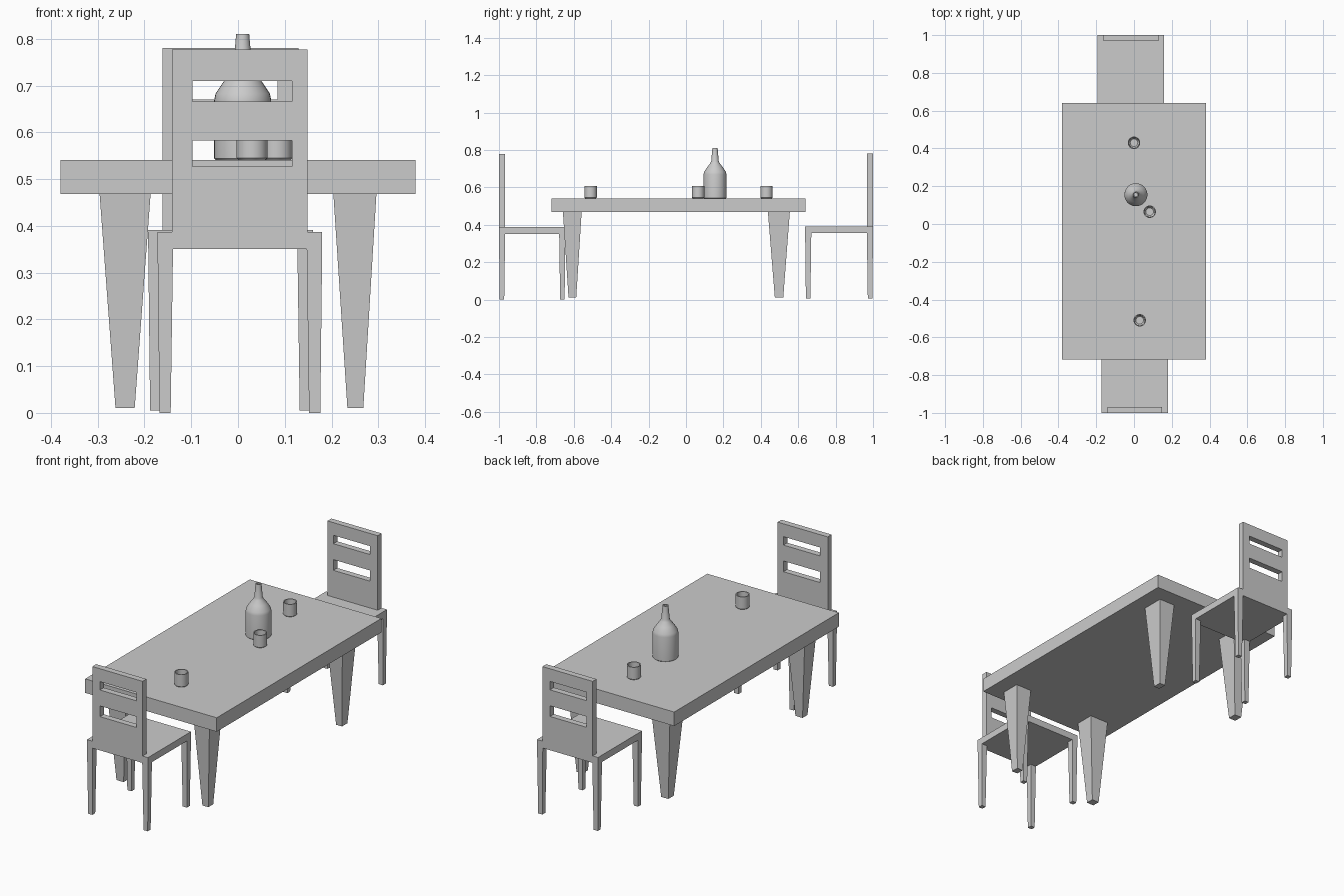
import bpy, bmesh, math

if "Cube" in bpy.data.objects:
    bpy.data.objects.remove(bpy.data.objects["Cube"])


def mesh_object(name, verts, faces, loc=(0, 0, 0)):
    me = bpy.data.meshes.new(name)
    me.from_pydata(verts, [], faces)
    bm = bmesh.new()
    bm.from_mesh(me)
    bmesh.ops.recalc_face_normals(bm, faces=bm.faces)
    bm.to_mesh(me)
    bm.free()
    ob = bpy.data.objects.new(name, me)
    ob.location = loc
    bpy.context.collection.objects.link(ob)
    return ob


def tapered_box(name, low, high, z0, z1):
    """Block between two rectangles (x0, x1, y0, y1) at heights z0 and z1."""
    verts = []
    for (x0, x1, y0, y1), z in ((low, z0), (high, z1)):
        verts += [(x0, y0, z), (x1, y0, z), (x1, y1, z), (x0, y1, z)]
    faces = [(3, 2, 1, 0), (4, 5, 6, 7)]
    faces += [(i, (i + 1) % 4, (i + 1) % 4 + 4, i + 4) for i in range(4)]
    return mesh_object(name, verts, faces)


def lathe(name, profile, loc, n=32):
    """Revolve (radius, z) points around z, closing both ends."""
    verts = [(r * math.cos(2 * math.pi * i / n), r * math.sin(2 * math.pi * i / n), z)
             for r, z in profile for i in range(n)]
    faces = [(k * n + i, k * n + (i + 1) % n, (k + 1) * n + (i + 1) % n, (k + 1) * n + i)
             for k in range(len(profile) - 1) for i in range(n)]
    faces += [tuple(range(n))[::-1], tuple(range(len(verts) - n, len(verts)))]
    ob = mesh_object(name, verts, faces, loc)
    bpy.ops.object.select_all(action='DESELECT')
    bpy.context.view_layer.objects.active = ob
    ob.select_set(True)
    bpy.ops.object.shade_smooth_by_angle(angle=math.radians(35))
    return ob


def backrest(name, cx, cy, z0, z1, slots, shift):
    """Panel with two horizontal slots, thickened by a modifier."""
    xs = [cx - 0.145, cx + shift - 0.106, cx + shift + 0.106, cx + 0.145]
    zs = [z0, *slots, z1]
    verts = [(x, cy, z) for z in zs for x in xs]
    faces = [(4 * j + i, 4 * j + i + 1, 4 * j + i + 5, 4 * j + i + 4)
             for j in range(5) for i in range(3) if not (i == 1 and j in (1, 3))]
    ob = mesh_object(name, verts, faces)
    mod = ob.modifiers.new("thickness", 'SOLIDIFY')
    mod.thickness = 0.032
    mod.offset = 0


def chair(name, cx, side, inner_y, floor, z0, z1, top):
    """side = -1 for the front chair, 1 for the back one."""
    y0, y1 = sorted((inner_y, side * 1.0))
    rect = (cx - 0.176, cx + 0.176, y0, y1)
    tapered_box(name + "_seat", rect, rect, z0, z1)
    # legs taper a little towards the floor
    my, hy = (y0 + y1) / 2, (y1 - y0) / 2
    for sx in (-1, 1):
        for sy in (-1, 1):
            def leg_rect(a, b):
                x = sorted((cx + sx * (0.176 - a), cx + sx * (0.176 - b)))
                y = sorted((my + sy * (hy - a), my + sy * (hy - b)))
                return (*x, *y)
            tapered_box(f"{name}_leg", leg_rect(0.004, 0.028), leg_rect(0, 0.033), floor, z0)
    d = z1 - 0.387
    backrest(name + "_backrest", cx, side * 0.984, z1, top,
             [0.527 + d, 0.583 + d, 0.666 + d, 0.710 + d], -0.005 * side)


# table
top_rect = (-0.38, 0.38, -0.718, 0.64)
tapered_box("table_top", top_rect, top_rect, 0.468, 0.541)
leg_x = [((-0.296, -0.187), (-0.262, -0.221)), ((0.204, 0.296), (0.234, 0.268))]
leg_y = [((-0.658, -0.558), (-0.628, -0.587)), ((0.438, 0.555), (0.475, 0.520))]
for xt, xb in leg_x:
    for yt, yb in leg_y:
        tapered_box("table_leg", (*xb, *yb), (*xt, *yt), 0.01, 0.468)

# chairs
chair("front_chair", 0.004, -1, -0.645, 0.0, 0.351, 0.387, 0.777)
chair("back_chair", -0.016, 1, 0.637, 0.005, 0.355, 0.391, 0.780)

# bottle with a small opening in the neck
lathe("bottle", [(0.058, 0), (0.061, 0.003), (0.061, 0.128), (0.058, 0.142), (0.040, 0.169),
                 (0.024, 0.190), (0.020, 0.200), (0.014, 0.269), (0.009, 0.269), (0.009, 0.230)],
      (0.010, 0.155, 0.541))

# cups
for x, y in ((0.0, 0.43), (0.083, 0.065), (0.03, -0.51)):
    lathe("cup", [(0.029, 0), (0.033, 0.004), (0.033, 0.067), (0.028, 0.067),
                  (0.027, 0.018), (0.020, 0.009)], (x, y, 0.541))
